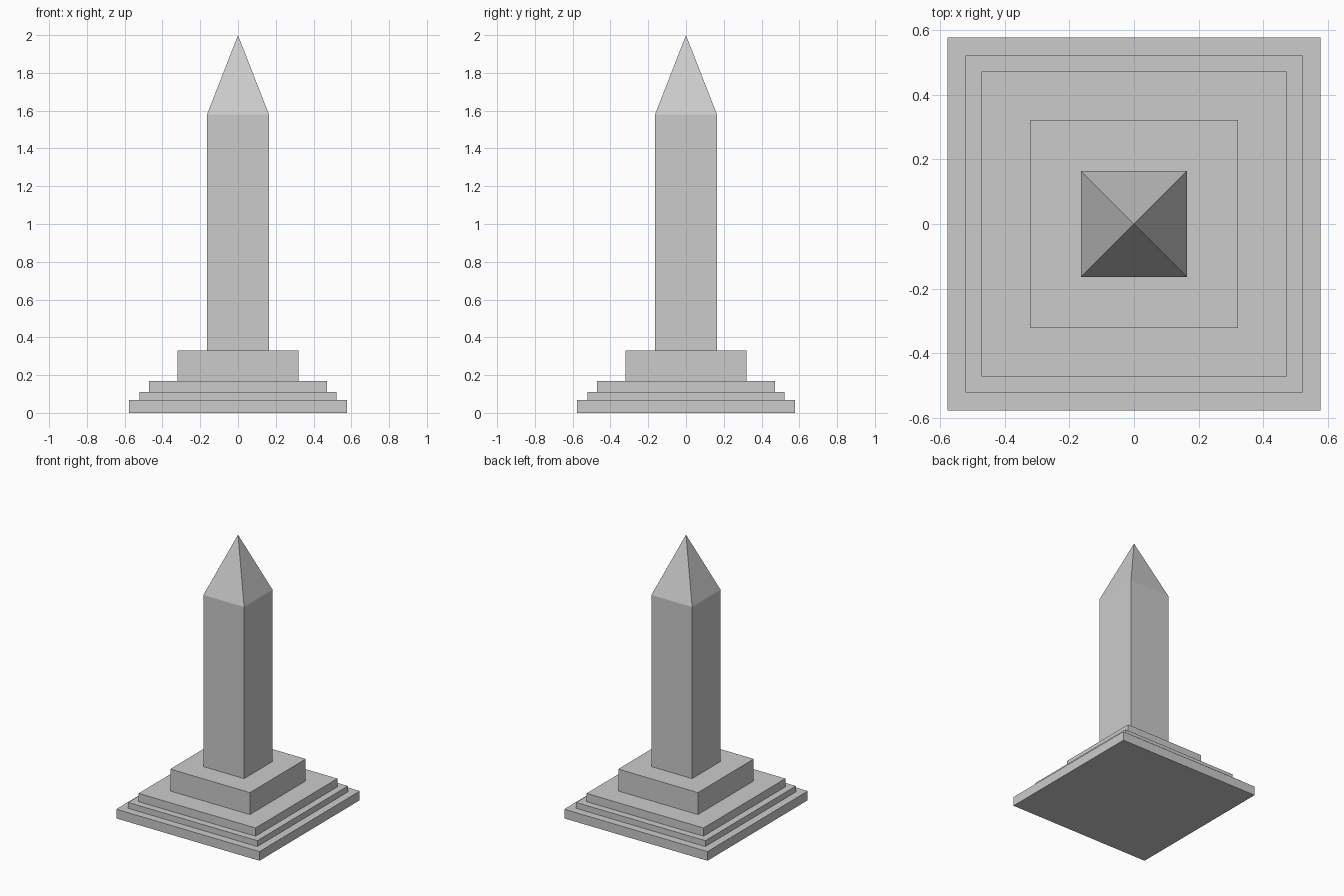
import bpy
import bmesh

if "Cube" in bpy.data.objects:
    bpy.data.objects.remove(bpy.data.objects["Cube"])


def make_object(name, bm):
    bmesh.ops.recalc_face_normals(bm, faces=bm.faces)
    mesh = bpy.data.meshes.new(name)
    bm.to_mesh(mesh)
    bm.free()
    obj = bpy.data.objects.new(name, mesh)
    bpy.context.collection.objects.link(obj)
    return obj


def square_block(name, half, z0, z1):
    """Square block centred on the z axis."""
    bm = bmesh.new()
    bmesh.ops.create_cube(bm, size=1)
    for v in bm.verts:
        v.co = (v.co.x * 2 * half, v.co.y * 2 * half, z1 if v.co.z > 0 else z0)
    return make_object(name, bm)


# Three stacked steps, pedestal and shaft
square_block("bottom_step", 0.577, 0.0, 0.067)
square_block("middle_step", 0.521, 0.067, 0.11)
square_block("top_step", 0.471, 0.11, 0.17)
square_block("pedestal", 0.321, 0.17, 0.33)
square_block("shaft", 0.164, 0.33, 1.58)

# Pyramid cap
bm = bmesh.new()
h = 0.164
ring = [bm.verts.new((x, y, 1.58)) for x, y in ((-h, -h), (h, -h), (h, h), (-h, h))]
tip = bm.verts.new((0, 0, 2.0))
bm.faces.new(ring)
for i in range(4):
    bm.faces.new((ring[i], ring[(i + 1) % 4], tip))
make_object("pyramid_cap", bm)
